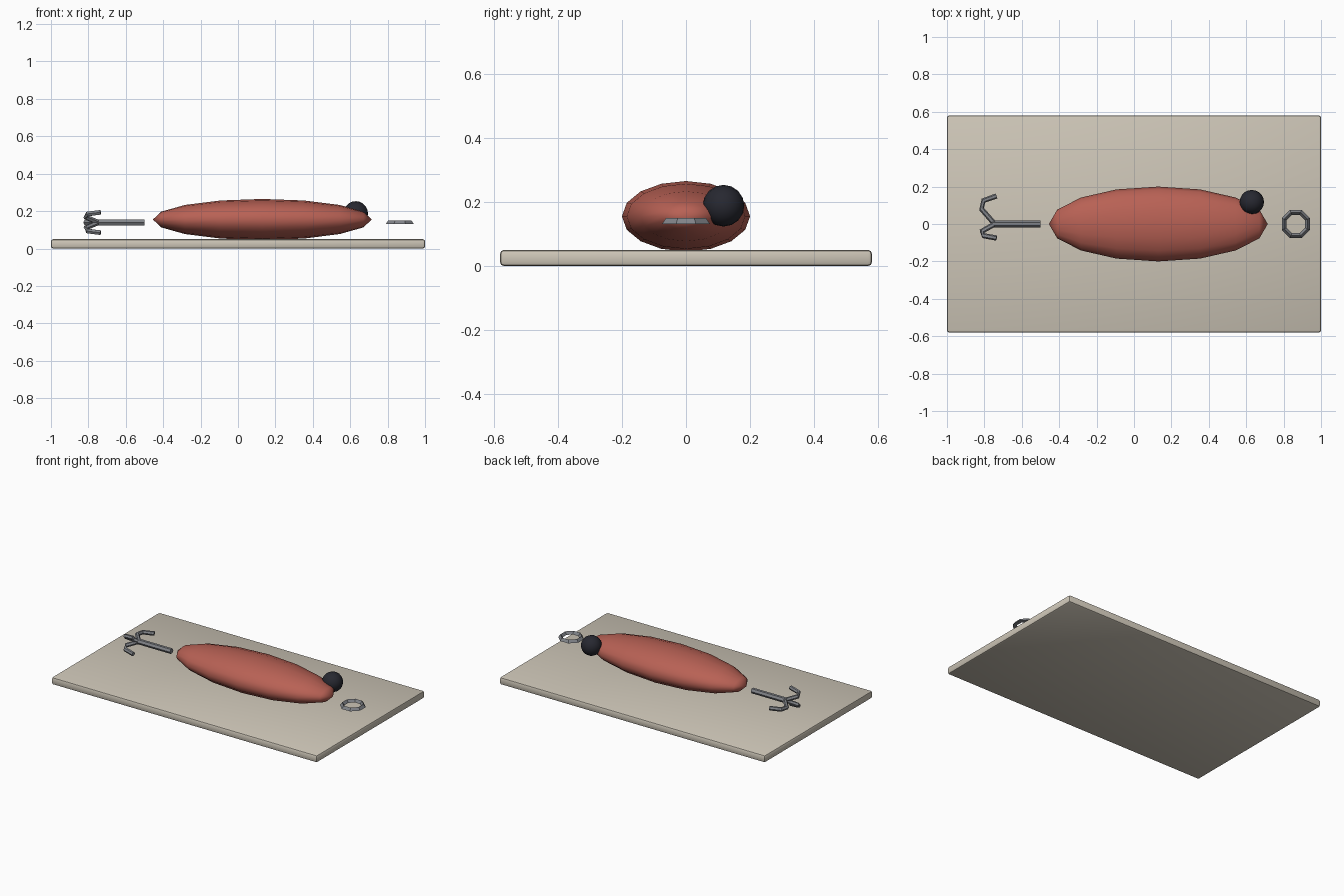
import bpy, bmesh, math
from mathutils import Matrix, Vector

default = bpy.data.objects.get("Cube")
if default:
    bpy.data.objects.remove(default, do_unlink=True)


def material(name, rgb, rough=0.6):
    m = bpy.data.materials.new(name)
    m.use_nodes = True
    m.diffuse_color = (*rgb, 1)
    bsdf = m.node_tree.nodes["Principled BSDF"]
    bsdf.inputs["Base Color"].default_value = (*rgb, 1)
    bsdf.inputs["Roughness"].default_value = rough
    return m


cream = material("cream board", (0.62, 0.57, 0.48))
red = material("red body", (0.48, 0.12, 0.09))
black = material("dark eye", (0.02, 0.021, 0.03))
steel = material("grey steel", (0.22, 0.23, 0.25))


def finish(bm, name, mat, smooth=None):
    bmesh.ops.recalc_face_normals(bm, faces=bm.faces)
    mesh = bpy.data.meshes.new(name)
    bm.to_mesh(mesh)
    bm.free()
    mesh.materials.append(mat)
    obj = bpy.data.objects.new(name, mesh)
    bpy.context.collection.objects.link(obj)
    if smooth:
        bpy.ops.object.select_all(action='DESELECT')
        obj.select_set(True)
        bpy.context.view_layer.objects.active = obj
        bpy.ops.object.shade_smooth_by_angle(angle=math.radians(smooth))
    return obj


def ellipsoid(name, mat, centre, radii, segments, rings):
    """Sphere with its poles along x, stretched to the given radii."""
    bm = bmesh.new()
    bmesh.ops.create_uvsphere(bm, u_segments=segments, v_segments=rings, radius=1)
    bm.transform(Matrix.Translation(centre) @ Matrix.Diagonal((*radii, 1))
                 @ Matrix.Rotation(math.pi / 2, 4, 'Y'))
    return finish(bm, name, mat, 40)


def tube(name, mat, points, radius, sides=6):
    """Capped tube of constant thickness along a path."""
    pts = [Vector(p) for p in points]
    bm = bmesh.new()
    loops = []
    for i, p in enumerate(pts):
        along = (pts[min(i + 1, len(pts) - 1)] - pts[max(i - 1, 0)]).normalized()
        side = along.cross(Vector((0, 0, 1))).normalized()
        up = side.cross(along)
        angles = [math.tau * k / sides for k in range(sides)]
        loops.append([bm.verts.new(p + radius * (math.cos(a) * side + math.sin(a) * up))
                      for a in angles])
    for a, b in zip(loops, loops[1:]):
        for k in range(sides):
            n = (k + 1) % sides
            bm.faces.new((a[k], a[n], b[n], b[k]))
    bm.faces.new(loops[0])
    bm.faces.new(loops[-1])
    return finish(bm, name, mat, 35)


# Display board with softened edges
bm = bmesh.new()
bmesh.ops.create_cube(bm, size=1)
bm.transform(Matrix.Translation((0, 0, 0.025)) @ Matrix.Diagonal((2, 1.16, 0.05, 1)))
bmesh.ops.bevel(bm, geom=bm.edges[:], offset=0.012, segments=2, profile=0.5, affect='EDGES')
finish(bm, "board", cream, 30)

# Lure body and its single eye
ellipsoid("lure_body", red, (0.13, 0, 0.155), (0.585, 0.2, 0.11), 16, 8)
ellipsoid("eye", black, (0.63, 0.117, 0.188), (0.065, 0.065, 0.065), 16, 10)

# Split ring: triangular section swept around an octagon
bm = bmesh.new()
section = [(0.081, 0.131), (0.053, 0.131), (0.067, 0.15)]
loops = []
for i in range(8):
    a = math.tau * (i + 0.5) / 8
    loops.append([bm.verts.new((0.865 + r * math.cos(a), r * math.sin(a), z))
                  for r, z in section])
for i in range(8):
    a, b = loops[i], loops[(i + 1) % 8]
    for k in range(3):
        n = (k + 1) % 3
        bm.faces.new((a[k], a[n], b[n], b[k]))
finish(bm, "nose_ring", steel)

# Treble hook: shank and three prongs, squashed in height
HOOK_Z = 0.139
tube("hook_shank", steel, [(-0.76, 0, HOOK_Z), (-0.5, 0, HOOK_Z)], 0.018)
prong = [(-0.745, 0), (-0.815, 0.08), (-0.805, 0.125), (-0.735, 0.15)]
for i in range(3):
    a = math.pi / 2 + math.tau * i / 3
    path = [(x, r * math.sin(a), HOOK_Z + 0.42 * r * math.cos(a)) for x, r in prong]
    tube(f"hook_prong_{i + 1}", steel, path, 0.014)
